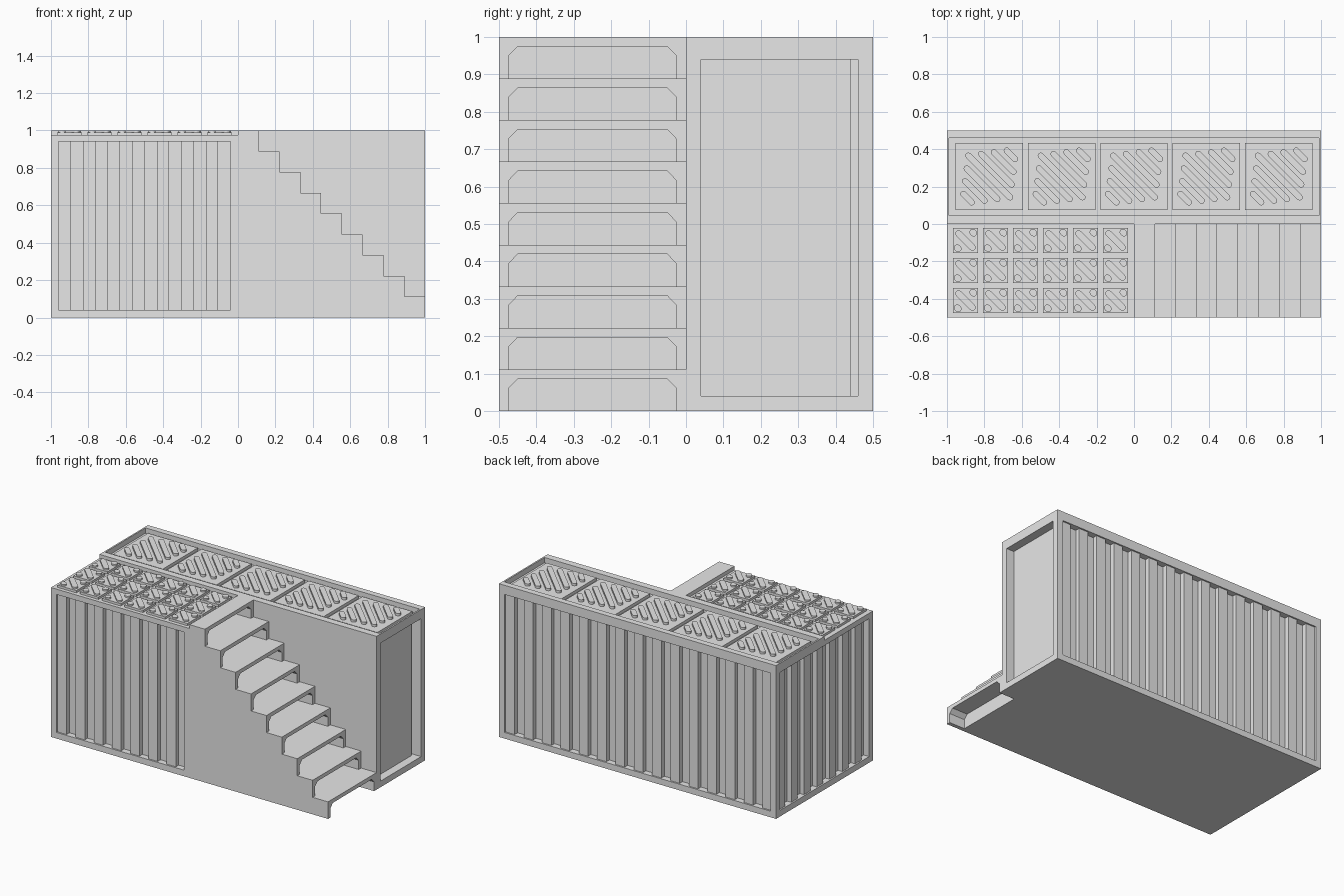
import bpy, bmesh
from math import cos, sin, pi
from mathutils import Vector

cube = bpy.data.objects.get("Cube")
if cube:
    bpy.data.objects.remove(cube, do_unlink=True)

GREY = (0.8, 0.8, 0.8, 1)
steel = bpy.data.materials.new("grey_steel")
steel.use_nodes = True
steel.diffuse_color = GREY
steel.node_tree.nodes["Principled BSDF"].inputs["Base Color"].default_value = GREY


def box(bm, x0, x1, y0, y1, z0, z1):
    prism(bm, [(x0, y0, z0), (x1, y0, z0), (x1, y1, z0), (x0, y1, z0)], (0, 0, z1 - z0))


def prism(bm, outline, depth):
    """Extrude a flat outline along a vector."""
    base = bm.faces.new([bm.verts.new(p) for p in outline])
    grown = bmesh.ops.extrude_face_region(bm, geom=[base], use_keep_orig=True)["geom"]
    tops = [v for v in grown if isinstance(v, bmesh.types.BMVert)]
    bmesh.ops.translate(bm, verts=tops, vec=Vector(depth))


def capsule(bm, cx, cy, half, r, z0, z1):
    """Raised round-ended bar running diagonally down to the right."""
    pts = []
    for end, start in ((1, -0.75 * pi), (-1, 0.25 * pi)):
        for i in range(9):
            a = start + pi * i / 8
            pts.append((cx + end * half + r * cos(a), cy - end * half + r * sin(a), z0))
    prism(bm, pts, (0, 0, z1 - z0))


def finish(name, bm):
    bmesh.ops.recalc_face_normals(bm, faces=bm.faces)
    mesh = bpy.data.meshes.new(name)
    bm.to_mesh(mesh)
    bm.free()
    mesh.materials.append(steel)
    obj = bpy.data.objects.new(name, mesh)
    bpy.context.collection.objects.link(obj)


def boxes(name, items):
    bm = bmesh.new()
    for b in items:
        box(bm, *b)
    finish(name, bm)


F = 0.04       # frame width and panel recess
RIDGE = 0.01   # ridge recess behind the frame
DECK = 0.975   # low deck height
FLOOR = 0.965  # roof tray floor
S = 1 / 9      # step rise and run
HI = 1 - F     # inner limit of the frame in x
END = 0.93     # depth of the end recess
RAIL = 0.94    # underside of the top rails

# Solid bodies behind the panels
boxes("container_core", [(F - 1, END, 0, 0.46, 0, FLOOR)])
boxes("storage_core", [(F - 1, 0, -0.46, 0, 0, DECK)])

# Container frame
boxes("container_frame", [
    (-1, 1, 0.46, 0.5, 0, F), (-1, 1, 0.46, 0.5, RAIL, 1),
    (-1, F - 1, 0, 0.46, 0, F), (-1, F - 1, 0, 0.46, RAIL, FLOOR),
    (END, 1, 0, 0.46, 0, F), (END, 1, 0, 0.46, RAIL, FLOOR),
    (END, 1, 0, F, F, RAIL),
    (-1, F - 1, 0.46, 0.5, F, RAIL), (HI, 1, 0.46, 0.5, F, RAIL)])
boxes("roof_rim", [
    (-1, 1, 0, 0.045, FLOOR, 1),
    (-1, -0.99, 0.045, 0.46, FLOOR, 1), (0.99, 1, 0.045, 0.46, FLOOR, 1)])

# Storage frame below the deck
boxes("storage_frame", [
    (-1, 0, -0.5, -0.46, 0, F), (-1, 0, -0.5, -0.46, RAIL, DECK),
    (-1, F - 1, -0.5, -0.46, F, RAIL), (-F, 0, -0.5, -0.46, F, RAIL),
    (-1, F - 1, -0.46, 0, 0, F), (-1, F - 1, -0.46, 0, RAIL, DECK)])

# End door, with a narrow gap on its back edge
boxes("end_door", [(END, 0.945, F, 0.44, F, RAIL)])


# Corrugated panels: alternate ridges standing on the cores
def ridges(start, stop, count):
    w = (stop - start) / count
    return [(start + i * w, start + (i + 1) * w) for i in range(0, count, 2)]


boxes("back_corrugation",
      [(a, b, 0.46, 0.5 - RIDGE, F, RAIL) for a, b in ridges(-HI, HI, 29)])
boxes("front_corrugation",
      [(a, b, -0.5 + RIDGE, -0.46, F, RAIL) for a, b in ridges(-HI, -F, 14)])
boxes("left_corrugation",
      [(RIDGE - 1, -HI, -b, -a, F, RAIL) for a, b in ridges(-0.46, 0.46, 14)])

# Stair body
outline = [(0, -0.5, 0), (1 - S, -0.5, 0)]
for k in range(1, 9):
    x = 1 - k * S
    outline += [(x, -0.5, k * S), (x - S, -0.5, k * S)]
bm = bmesh.new()
prism(bm, outline[:-1] + [(0, -0.5, 8 * S)], (0, 0.5, 0))
finish("stair_body", bm)

# Hollow steps with chamfered openings
half_arch = [(0.25, 0), (0.225, 0), (0.225, 0.06), (0.2, 0.086)]
arch = [(-y - 0.25, z) for y, z in half_arch]
arch += [(y - 0.25, z) for y, z in reversed(half_arch)] + [(0, S), (-0.5, S)]
bm = bmesh.new()
for k in range(9):
    prism(bm, [(1 - k * S, y, z + k * S) for y, z in arch], (-S, 0, 0))
finish("steps", bm)

# Roof plates with diagonal treads
bm = bmesh.new()
for n in range(-2, 3):
    cx, cy, h = n * 0.387, 0.254, 0.18
    box(bm, cx - h, cx + h, cy - h, cy + h, FLOOR, 0.985)
    for i in range(-3, 4):
        off = i * 0.215 * h
        capsule(bm, cx + off, cy + off, (0.62 - 0.165 * abs(i)) * h, 0.09 * h, 0.985, 1)
finish("roof_plates", bm)

# Small deck plates
bm = bmesh.new()
for col in range(6):
    for row in range(3):
        cx, cy, h = -0.901 + col * 0.1605, -0.088 - row * 0.1605, 0.067
        box(bm, cx - h, cx + h, cy - h, cy + h, DECK, 0.99)
        for i in (-1, 0, 1):
            off = i * 0.62 * h
            capsule(bm, cx + off, cy + off, 0.04 * h if i else 0.55 * h, 0.26 * h, 0.99, 1)
finish("deck_plates", bm)
